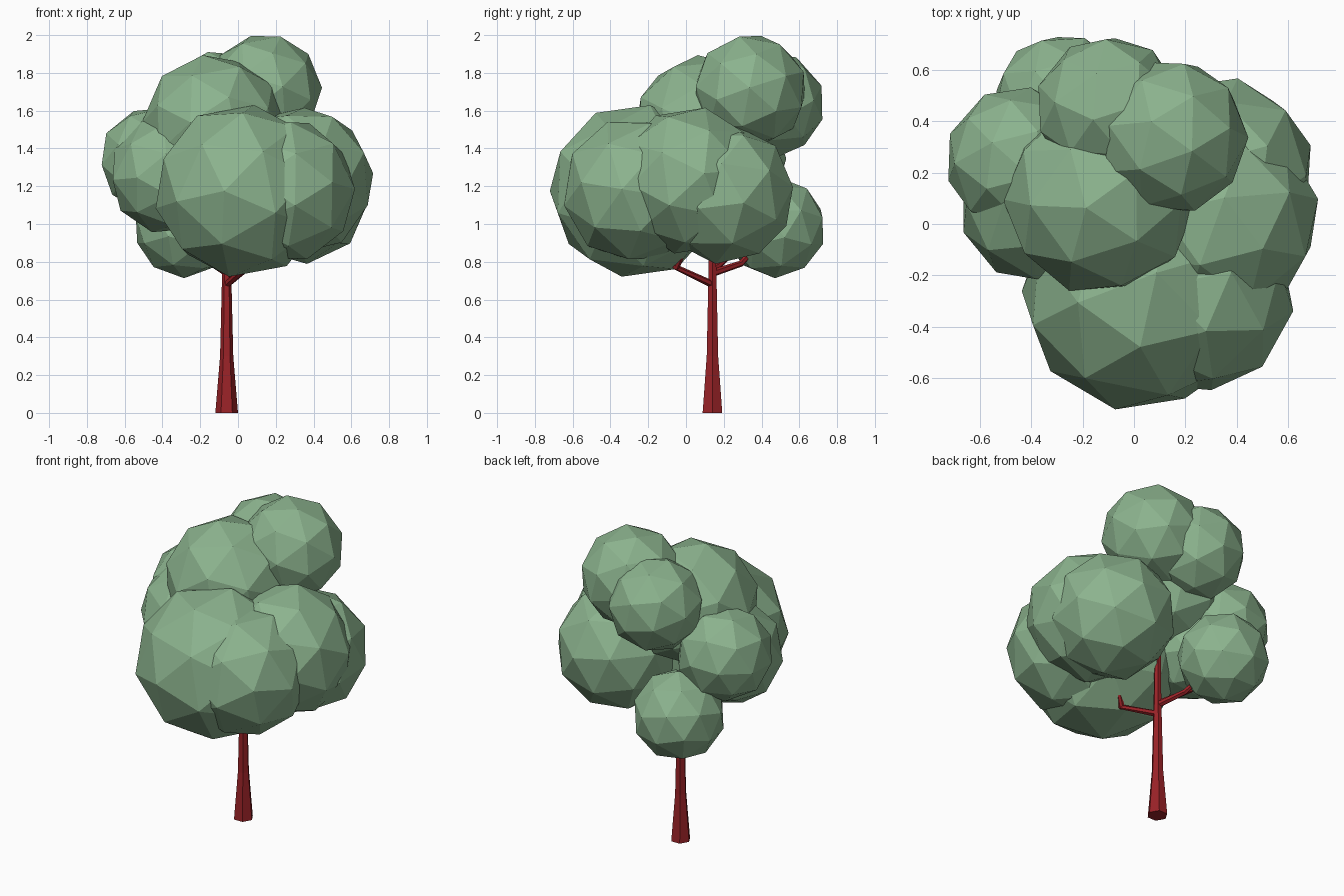
import bpy, bmesh
from math import cos, sin, pi
from mathutils import Vector

if "Cube" in bpy.data.objects:
    bpy.data.objects.remove(bpy.data.objects["Cube"])


def material(name, color):
    m = bpy.data.materials.new(name)
    m.diffuse_color = color
    m.use_nodes = True
    m.node_tree.nodes["Principled BSDF"].inputs["Base Color"].default_value = m.diffuse_color
    return m


leaf = material("leaf_green", (0.26, 0.45, 0.27, 1))
bark = material("bark_red", (0.32, 0.016, 0.02, 1))


def finish(name, bm, mat):
    mesh = bpy.data.meshes.new(name)
    bmesh.ops.recalc_face_normals(bm, faces=bm.faces)
    bm.to_mesh(mesh)
    bm.free()
    mesh.materials.append(mat)
    ob = bpy.data.objects.new(name, mesh)
    bpy.context.collection.objects.link(ob)


def clump(name, center, radius, pole):
    # coarse 60-sided leaf ball: icosahedron corners plus raised face centres,
    # turned so one corner points along pole
    ico = bmesh.new()
    bmesh.ops.create_icosphere(ico, subdivisions=1, radius=radius)
    pts = [v.co.copy() for v in ico.verts]
    pts += [f.calc_center_median().normalized() * radius for f in ico.faces]
    ico.free()
    q = Vector((0, 0, 1)).rotation_difference(Vector(pole))
    bm = bmesh.new()
    for p in pts:
        bm.verts.new(q @ p + Vector(center))
    bmesh.ops.convex_hull(bm, input=bm.verts)
    finish(name, bm, leaf)


def limb(name, points, radii, sides=6):
    # tapered tube through the points
    bm = bmesh.new()
    pts = [Vector(p) for p in points]
    rings = []
    for i, (p, r) in enumerate(zip(pts, radii)):
        d = pts[min(i + 1, len(pts) - 1)] - pts[max(i - 1, 0)]
        q = Vector((0, 0, 1)).rotation_difference(d)
        rings.append([bm.verts.new(p + q @ Vector((r * cos(2 * pi * k / sides), r * sin(2 * pi * k / sides), 0)))
                      for k in range(sides)])
    for a, b in zip(rings, rings[1:]):
        for k in range(sides):
            n = (k + 1) % sides
            bm.faces.new((a[k], a[n], b[n], b[k]))
    bm.faces.new(rings[0])
    bm.faces.new(rings[-1])
    finish(name, bm, bark)


# Foliage
clump("front_clump", (0.02, -0.265, 1.175), 0.465, (-0.2, -0.98, 0.0))
clump("front_right_clump", (0.235, -0.27, 1.18), 0.39, (0.65, -0.7, 0.1))
clump("right_clump", (0.33, 0.02, 1.23), 0.395, (1, 0.2, 0.1))
clump("back_right_clump", (0.33, 0.2, 1.16), 0.375, (0.2, 1, 0.1))
clump("upper_clump", (-0.13, 0.1, 1.52), 0.38, (-0.15, -0.1, 1))
clump("top_clump", (0.14, 0.34, 1.705), 0.305, (-0.25, 0.2, 1))
clump("upper_back_clump", (-0.1, 0.45, 1.635), 0.285, (0.1, 1, -0.3))
clump("left_clump", (-0.45, 0.25, 1.34), 0.285, (-1, -0.3, -0.1))
clump("front_left_clump", (-0.37, 0.08, 1.26), 0.315, (-0.8, 0.0, -0.6))
clump("low_back_clump", (-0.28, 0.47, 0.985), 0.272, (0.35, 1, 0.2))

# Trunk and branches
limb("trunk", [(-0.06, 0.14, 0), (-0.06, 0.14, 0.3), (-0.06, 0.14, 0.75), (-0.07, 0.13, 1.4)],
     [0.06, 0.035, 0.024, 0.015])
limb("right_branch", [(-0.06, 0.14, 0.68), (0.05, -0.05, 0.77), (0.2, 0.05, 1.0)], [0.02, 0.018, 0.012])
limb("front_branch", [(0.05, -0.05, 0.77), (0.06, -0.2, 0.95)], [0.018, 0.012])
limb("back_branch", [(-0.06, 0.14, 0.74), (-0.14, 0.29, 0.79), (-0.28, 0.47, 0.99)], [0.02, 0.017, 0.012])
limb("left_branch", [(-0.06, 0.14, 0.75), (-0.22, 0.25, 0.85), (-0.4, 0.25, 1.2)], [0.018, 0.015, 0.01])
